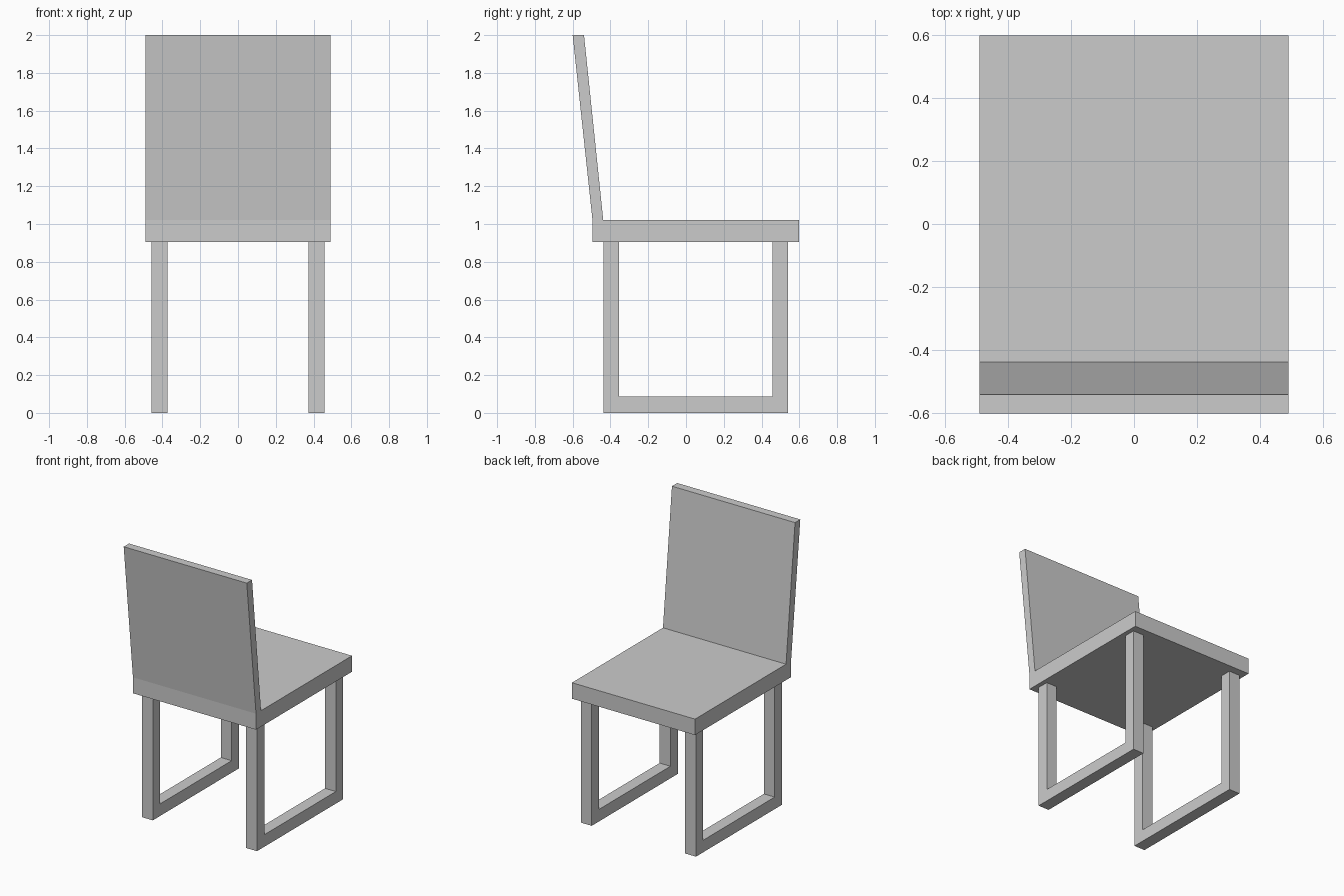
import bpy, bmesh

if "Cube" in bpy.data.objects:
    bpy.data.objects.remove(bpy.data.objects["Cube"])


def extrude_profile(name, points, x0, x1):
    """Side profile in (y, z), extruded along x."""
    bm = bmesh.new()
    face = bm.faces.new([bm.verts.new((x0, y, z)) for y, z in points])
    ext = bmesh.ops.extrude_face_region(bm, geom=[face], use_keep_orig=True)
    moved = [v for v in ext["geom"] if isinstance(v, bmesh.types.BMVert)]
    bmesh.ops.translate(bm, verts=moved, vec=(x1 - x0, 0, 0))
    bmesh.ops.recalc_face_normals(bm, faces=bm.faces)
    mesh = bpy.data.meshes.new(name)
    bm.to_mesh(mesh)
    bm.free()
    obj = bpy.data.objects.new(name, mesh)
    bpy.context.collection.objects.link(obj)
    return obj


# Seat with leaning backrest, one continuous L-shaped profile
seat = [(-0.495, 0.905), (0.597, 0.905), (0.597, 1.02), (-0.438, 1.02),
        (-0.54, 2.0), (-0.6, 2.0), (-0.495, 1.02)]
extrude_profile("seat_and_backrest", seat, -0.49, 0.49)

# U-shaped sled legs: two uprights joined by a floor rail
legs = [(-0.438, 0.905), (-0.438, 0.0), (0.541, 0.0), (0.541, 0.905),
        (0.459, 0.905), (0.459, 0.087), (-0.354, 0.087), (-0.354, 0.905)]
for side, x0, x1 in (("left", -0.458, -0.372), ("right", 0.372, 0.458)):
    extrude_profile(side + "_leg_frame", legs, x0, x1)
